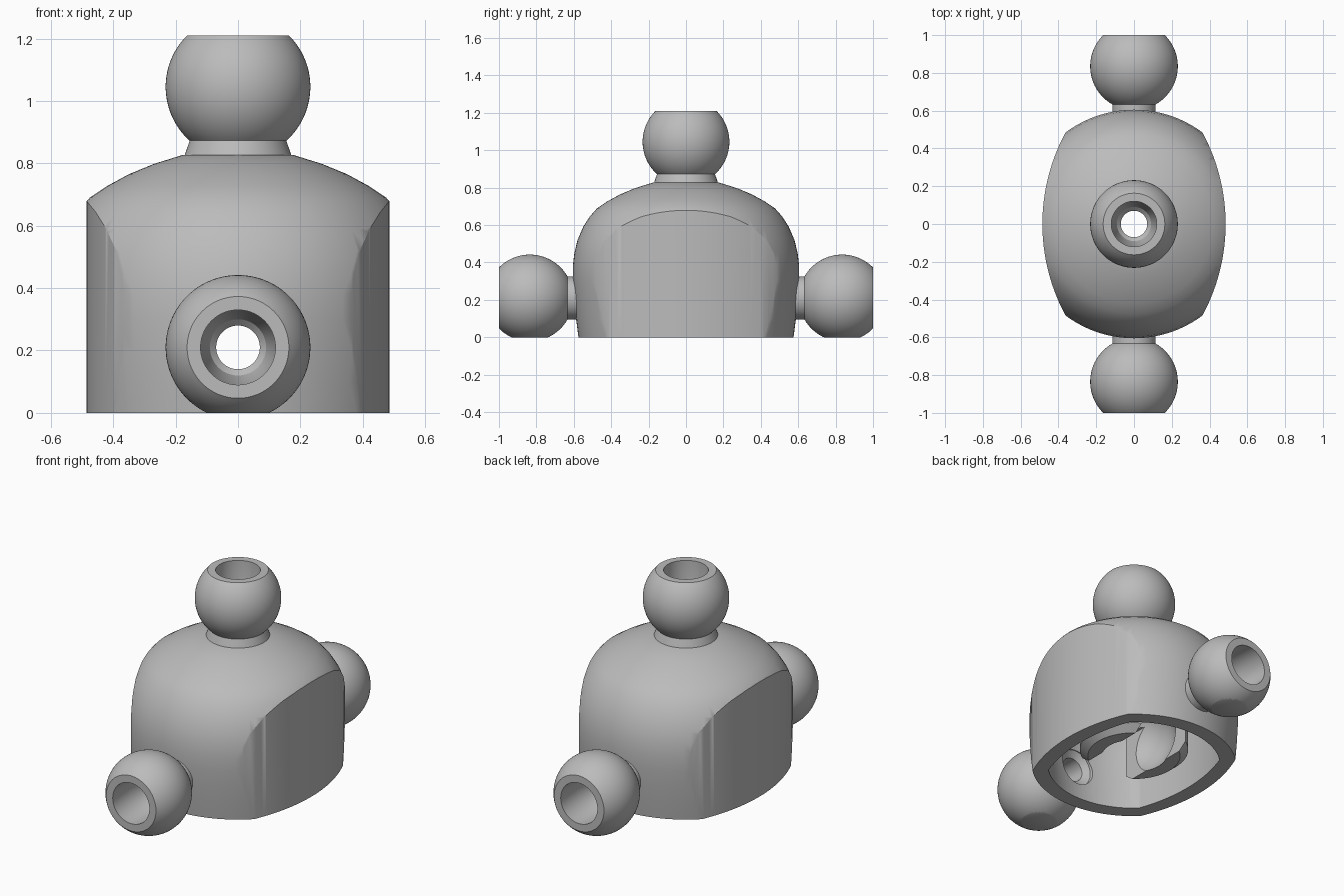
import bpy, bmesh
from math import pi, sin, cos, asin, acos, sqrt
from mathutils import Matrix

SEG = 96
BALL_R = 0.232
FLAT = 0.165      # distance from ball centre to its flat end
SIDE_Z = 0.21     # height of the side studs

cube = bpy.data.objects.get("Cube")
if cube:
    bpy.data.objects.remove(cube, do_unlink=True)

grey = bpy.data.materials.new("plain_grey")
grey.use_nodes = True
grey.diffuse_color = (0.5, 0.5, 0.5, 1)
grey.node_tree.nodes["Principled BSDF"].inputs["Base Color"].default_value = (0.5, 0.5, 0.5, 1)


def finish(name, bm, matrix=None):
    bmesh.ops.remove_doubles(bm, verts=bm.verts, dist=1e-5)
    bmesh.ops.recalc_face_normals(bm, faces=bm.faces)
    if matrix:
        bm.transform(matrix)
    mesh = bpy.data.meshes.new(name)
    bm.to_mesh(mesh)
    bm.free()
    mesh.materials.append(grey)
    obj = bpy.data.objects.new(name, mesh)
    bpy.context.collection.objects.link(obj)
    return obj


def lathe(name, profile, matrix=None, closed=False):
    """Revolve (radius, height) points around z."""
    bm = bmesh.new()
    verts = [bm.verts.new((r, 0, h)) for r, h in profile]
    pairs = list(zip(verts, verts[1:]))
    if closed:
        pairs.append((verts[-1], verts[0]))
    edges = [bm.edges.new(p) for p in pairs]
    bmesh.ops.spin(bm, geom=verts + edges, cent=(0, 0, 0), axis=(0, 0, 1),
                   angle=2 * pi, steps=SEG, use_merge=True)
    return finish(name, bm, matrix)


def box(name, size, centre):
    bm = bmesh.new()
    bmesh.ops.create_cube(bm, size=1)
    return finish(name, bm, Matrix.Translation(centre) @ Matrix.Diagonal((*size, 1)))


def lens(name, half_width):
    """Upright prism with bowed left and right sides."""
    radius, n = 1.02, 48
    ys = [-0.75 + 1.5 * i / n for i in range(n + 1)]
    side = [(half_width - radius + sqrt(radius ** 2 - y * y), y) for y in ys]
    outline = side + [(-x, y) for x, y in reversed(side)]
    bm = bmesh.new()
    face = bm.faces.new([bm.verts.new((x, y, -0.5)) for x, y in outline])
    top = bmesh.ops.extrude_face_region(bm, geom=[face])["geom"]
    bmesh.ops.translate(bm, vec=(0, 0, 2), verts=[v for v in top if isinstance(v, bmesh.types.BMVert)])
    return finish(name, bm)


def combine(obj, cutter, operation):
    mod = obj.modifiers.new("cut", "BOOLEAN")
    mod.operation, mod.solver, mod.object = operation, "EXACT", cutter
    bpy.context.view_layer.objects.active = obj
    bpy.ops.object.modifier_apply(modifier=mod.name)
    bpy.data.objects.remove(cutter, do_unlink=True)


def smooth(obj):
    bpy.ops.object.select_all(action="DESELECT")
    obj.select_set(True)
    bpy.context.view_layer.objects.active = obj
    bpy.ops.object.shade_smooth_by_angle(angle=pi / 6)


def along_y(sign):
    return Matrix.Translation((0, 0, SIDE_Z)) @ Matrix.Rotation(-sign * pi / 2, 4, "X")


def stud(name, centre, start, base_r, neck_r, matrix=None):
    """Ball with flat end, neck and stepped through hole."""
    a0, a1 = pi - asin(neck_r / BALL_R), acos(FLAT / BALL_R)
    arc = [a0 + (a1 - a0) * i / 28 for i in range(29)]
    profile = [(0.07, start), (base_r, start)]
    profile += [(BALL_R * sin(a), centre + BALL_R * cos(a)) for a in arc]
    profile += [(0.12, centre + FLAT), (0.12, centre), (0.09, centre - 0.12), (0.07, centre - 0.14)]
    return lathe(name, profile, matrix, closed=True)


# Domed shell, trimmed by bowed sides
body = lathe("body", [(0, 0), (0.575, 0), (0.588, 0.1), (0.598, 0.2), (0.605, 0.3),
                      (0.605, 0.38), (0.597, 0.45), (0.58, 0.52), (0.55, 0.59),
                      (0.515, 0.645), (0.475, 0.69), (0.42, 0.727), (0.35, 0.765),
                      (0.27, 0.798), (0.18, 0.826), (0.12, 0.83), (0, 0.83)])
combine(body, lens("outer_sides", 0.485), "INTERSECT")

# Hollow underside
cavity = lathe("cavity", [(0, -0.1), (0.485, -0.1), (0.485, 0), (0.51, 0.25), (0.51, 0.4),
                          (0.47, 0.53), (0.4, 0.63), (0.28, 0.69), (0, 0.72)])
combine(cavity, lens("inner_sides", 0.395), "INTERSECT")
combine(body, cavity, "DIFFERENCE")

# Holes from the cavity into the studs
for sign in (-1, 1):
    drill = lathe("side_drill", [(0, 0.4), (0.11, 0.4), (0.11, 0.515), (0.07, 0.54),
                                 (0.07, 0.7), (0, 0.7)], along_y(sign))
    combine(body, drill, "DIFFERENCE")


def top_drill():
    return lathe("top_drill", [(0, 0.3), (0.07, 0.3), (0.07, 0.95), (0, 0.95)])


combine(body, top_drill(), "DIFFERENCE")

# Inner ball socket, slotted into two claws
socket = lathe("socket_claws", [(0, 0.06), (0.26, 0.06), (0.305, 0.1), (0.305, 0.7), (0, 0.73)])
ball = [pi * i / 32 for i in range(33)]
combine(socket, lathe("socket_ball", [(0.235 * sin(a), SIDE_Z + 0.235 * cos(a)) for a in ball]), "DIFFERENCE")
combine(socket, box("slot", (0.32, 1, 0.5), (0, 0, 0.1)), "DIFFERENCE")
combine(socket, top_drill(), "DIFFERENCE")

# Three ball studs; the side ones are trimmed flat at the base
studs = [stud("top_stud", 1.045, 0.82, 0.173, 0.155)]
for name, sign in (("front_stud", -1), ("back_stud", 1)):
    side = stud(name, 1 - FLAT, 0.575, 0.115, 0.115, along_y(sign))
    combine(side, box("floor_cutter", (3, 3, 1), (0, 0, -0.5)), "DIFFERENCE")
    studs.append(side)

for part in [body, socket] + studs:
    smooth(part)
